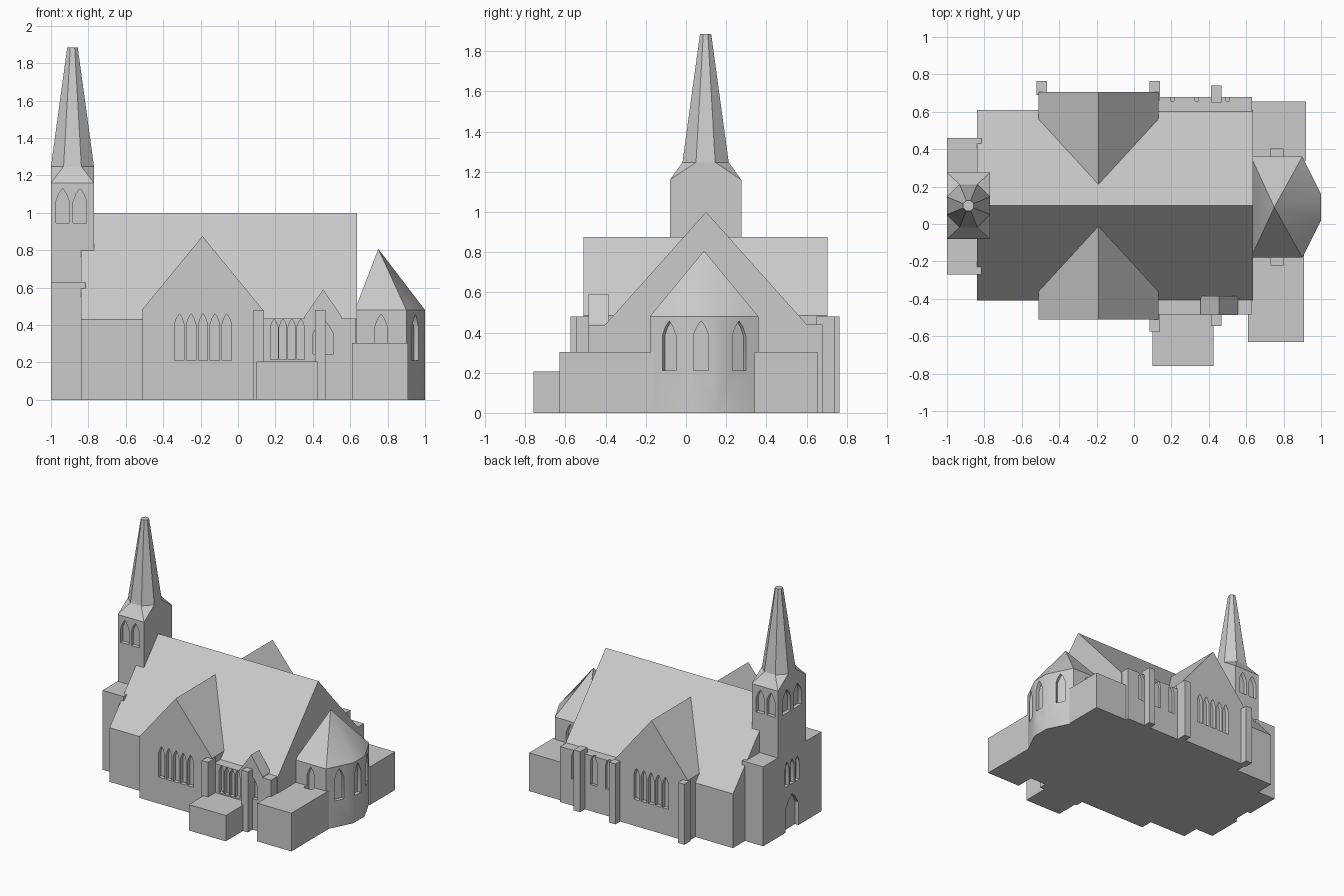
import bpy, bmesh, math
from mathutils import Vector

if "Cube" in bpy.data.objects:
    bpy.data.objects.remove(bpy.data.objects["Cube"])

stone = bpy.data.materials.new("stone_grey")
stone.diffuse_color = (0.6, 0.6, 0.6, 1)
stone.use_nodes = True
stone.node_tree.nodes["Principled BSDF"].inputs["Base Color"].default_value = stone.diffuse_color


def add(name, bm):
    bmesh.ops.recalc_face_normals(bm, faces=bm.faces)
    me = bpy.data.meshes.new(name)
    bm.to_mesh(me)
    bm.free()
    me.materials.append(stone)
    ob = bpy.data.objects.new(name, me)
    bpy.context.collection.objects.link(ob)
    return ob


def extrude_into(bm, pts, vec):
    """Closed prism from a flat outline."""
    a = [bm.verts.new(p) for p in pts]
    b = [bm.verts.new(Vector(p) + Vector(vec)) for p in pts]
    bm.faces.new(a)
    bm.faces.new(b[::-1])
    for i in range(len(a)):
        j = (i + 1) % len(a)
        bm.faces.new((a[i], a[j], b[j], b[i]))


def prism(name, pts, vec):
    bm = bmesh.new()
    extrude_into(bm, pts, vec)
    return add(name, bm)


def box(name, x0, x1, y0, y1, z1, z0=0.0):
    return prism(name, [(x0, y0, z0), (x1, y0, z0), (x1, y1, z0), (x0, y1, z0)],
                 (0, 0, z1 - z0))


def hull(name, pts):
    bm = bmesh.new()
    for p in pts:
        bm.verts.new(p)
    bmesh.ops.convex_hull(bm, input=bm.verts[:])
    bmesh.ops.dissolve_limit(bm, angle_limit=0.01, verts=bm.verts[:], edges=bm.edges[:])
    return add(name, bm)


def cut(targets, windows, depth=0.03):
    """Recess pointed windows: (x, y, outward degrees, width, sill, shoulder, peak)."""
    bm = bmesh.new()
    for x, y, deg, w, z0, z1, z2 in windows:
        n = Vector((math.cos(math.radians(deg)), math.sin(math.radians(deg)), 0))
        t = Vector((-n.y, n.x, 0)) * w / 2
        c = Vector((x, y, 0)) - n * depth
        prof = [(-1, z0), (1, z0), (1, z1), (0.55, z1 + 0.6 * (z2 - z1)), (0, z2),
                (-0.55, z1 + 0.6 * (z2 - z1)), (-1, z1)]
        extrude_into(bm, [c + t * s + Vector((0, 0, z)) for s, z in prof], n * (depth + 0.04))
    cutter = add("window_cutter", bm)
    cutter.hide_render = True
    for ob in targets:
        mod = ob.modifiers.new("windows", 'BOOLEAN')
        mod.operation = 'DIFFERENCE'
        mod.solver = 'EXACT'
        mod.object = cutter
        bpy.context.view_layer.objects.active = ob
        bpy.ops.object.modifier_apply(modifier=mod.name)
    bpy.data.objects.remove(cutter)


# Nave and crossing transept
prism("nave", [(-0.84, -0.41, 0), (-0.84, 0.61, 0), (-0.84, 0.61, 0.43),
               (-0.84, 0.1, 1.0), (-0.84, -0.41, 0.43)], (1.475, 0, 0))
transept = prism("transept", [(-0.51, -0.51, 0), (0.13, -0.51, 0), (0.13, -0.51, 0.485),
                              (-0.19, -0.51, 0.875), (-0.51, -0.51, 0.485)], (0, 1.215, 0))
cut([transept], [(-0.187 + 0.0635 * i, y, d, 0.05, 0.21, 0.405, 0.46)
                 for i in range(-2, 3) for y, d in ((-0.51, -90), (0.705, 90))])

# Side aisles, each with its row of windows
south = box("south_aisle", 0.1, 0.63, -0.485, -0.3, 0.435)
cut([south], [(0.193 + 0.0475 * i, -0.485, -90, 0.04, 0.215, 0.39, 0.432) for i in range(4)])
north = box("north_aisle", 0.1, 0.63, 0.5, 0.68, 0.44)
cut([north], [(x, 0.68, 90, 0.055, 0.21, 0.395, 0.455) for x in (0.205, 0.335, 0.5)], 0.022)

# Gabled dormer over the south aisle
prism("aisle_gable", [(0.355, -0.486, 0.42), (0.555, -0.486, 0.42), (0.555, -0.486, 0.445),
                      (0.455, -0.486, 0.59), (0.355, -0.486, 0.445)], (0, 0.101, 0))
cut([south], [(0.455, -0.485, -90, 0.11, 0.245, 0.35, 0.43)])

# Buttresses
for i, (x, y0, y1) in enumerate([(0.112, -0.575, -0.48), (0.44, -0.545, -0.45),
                                 (-0.493, 0.69, 0.765), (0.112, 0.66, 0.765),
                                 (0.44, 0.65, 0.74)]):
    box(f"buttress_{i}", x - 0.028, x + 0.028, y0, y1, 0.48)

# Flat-roofed annexes
box("porch", 0.1, 0.425, -0.76, -0.45, 0.205)
vestry_s = box("south_vestry", 0.61, 0.91, -0.63, -0.16, 0.303)
vestry_n = box("north_vestry", 0.63, 0.92, 0.34, 0.655, 0.303)

# Apse with a faceted pointed roof
plan = [(0.625, -0.18), (0.9, -0.18), (1.0, 0.02), (1.0, 0.16), (0.9, 0.36), (0.625, 0.36)]
apse = hull("apse", [(x, y, z) for x, y in plan for z in (0, 0.48)] + [(0.75, 0.09, 0.807)])
diag = math.degrees(math.atan2(0.1, 0.2))
cut([apse, vestry_s, vestry_n],
    [(0.765, -0.18, -90, 0.07, 0.21, 0.385, 0.458), (0.765, 0.36, 90, 0.07, 0.21, 0.385, 0.458),
     (1.0, 0.075, 0, 0.075, 0.21, 0.385, 0.458),
     (0.95, -0.085, -diag, 0.075, 0.21, 0.385, 0.458),
     (0.95, 0.265, diag, 0.075, 0.21, 0.385, 0.458)])

# Bell tower with windows and west door
tower = box("tower", -1, -0.77, -0.08, 0.275, 1.16)
cut([tower],
    [(x, y, d, 0.072, 0.945, 1.06, 1.13) for x in (-0.938, -0.845)
     for y, d in ((-0.08, -90), (0.275, 90))]
    + [(-1, y, 180, 0.1, 0.945, 1.06, 1.13) for y in (0.03, 0.165)]
    + [(-1, 0.0975 + 0.065 * i, 180, 0.05, 0.36, 0.5, 0.555) for i in (-1, 0, 1)]
    + [(-1, 0.0975, 180, 0.16, -0.05, 0.18, 0.28)])


# Tower cap and eight-sided spire
def ring(apothem, z):
    r = apothem / math.cos(math.pi / 8)
    return [(-0.885 + r * math.cos(math.pi / 8 + k * math.pi / 4),
             0.0975 + r * math.sin(math.pi / 8 + k * math.pi / 4), z) for k in range(8)]


hull("tower_cap", [(x, y, 1.16) for x in (-1, -0.77) for y in (-0.08, 0.275)] + ring(0.115, 1.247))
hull("spire", ring(0.115, 1.247) + ring(0.028, 1.885))

# Low wings beside the tower, with coping ends over the nave roof
for side, y0, y1 in (("south", -0.27, -0.08), ("north", 0.275, 0.46)):
    box(side + "_wing", -1, -0.84, y0, y1, 0.63)
    box(side + "_coping", -0.84, -0.815, y0, y1, 0.63, 0.595)

# Only shallow corners, such as those round the apse, are smoothed
for ob in bpy.data.objects:
    ob.select_set(True)
    bpy.context.view_layer.objects.active = ob
bpy.ops.object.shade_smooth_by_angle(angle=math.radians(30))
